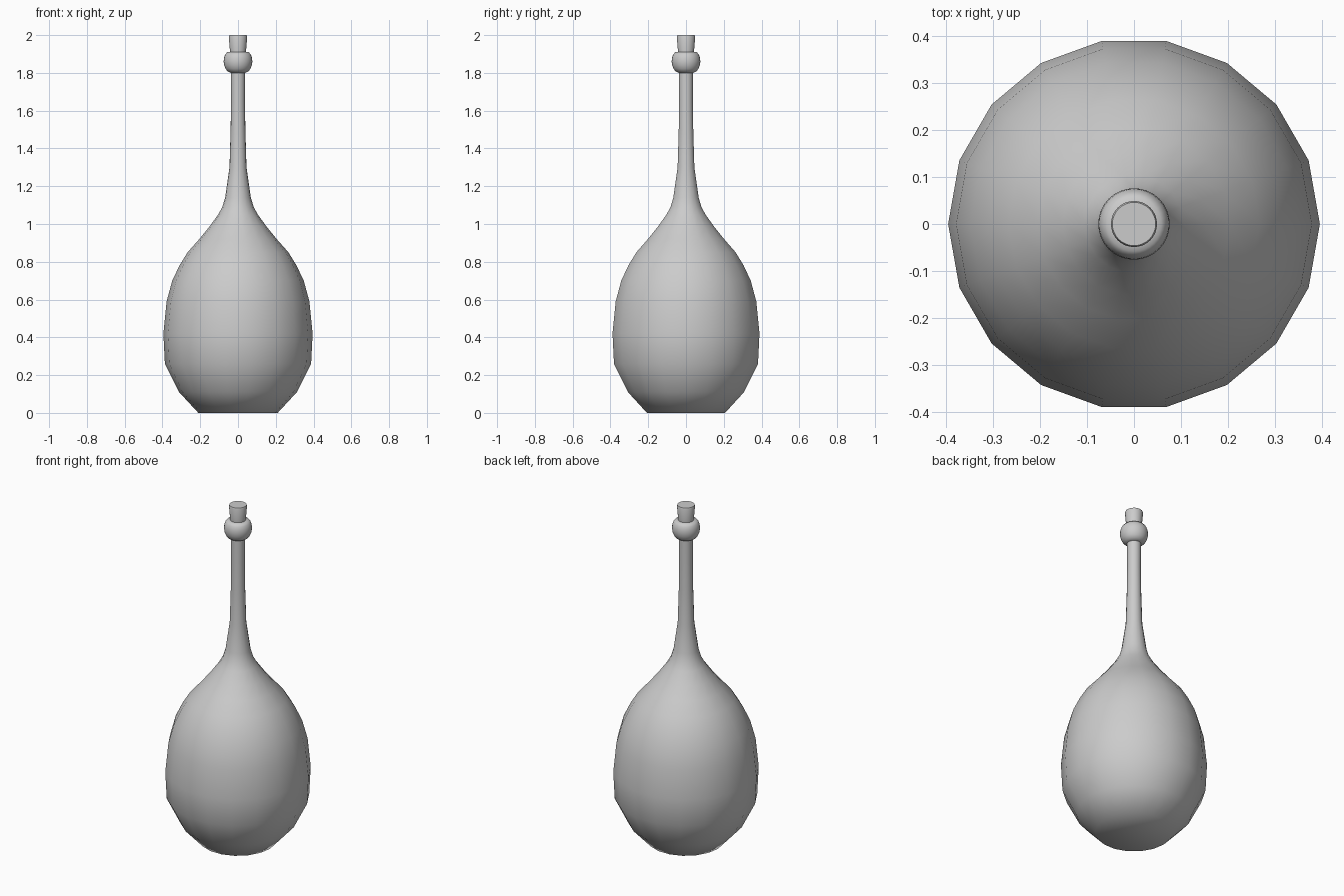
import bpy, bmesh, math

if "Cube" in bpy.data.objects:
    bpy.data.objects.remove(bpy.data.objects["Cube"])


def lathe(name, profile, sides, angle):
    """Revolve (radius, z) points around z and cap both ends."""
    bm = bmesh.new()
    rings = []
    for r, z in profile:
        rings.append([bm.verts.new((r * math.cos(2 * math.pi * i / sides),
                                    r * math.sin(2 * math.pi * i / sides), z))
                      for i in range(sides)])
    for a, b in zip(rings, rings[1:]):
        for i in range(sides):
            j = (i + 1) % sides
            bm.faces.new((a[i], a[j], b[j], b[i]))
    bm.faces.new(rings[0][::-1])
    bm.faces.new(rings[-1])
    mesh = bpy.data.meshes.new(name)
    bm.to_mesh(mesh)
    bm.free()
    obj = bpy.data.objects.new(name, mesh)
    bpy.context.collection.objects.link(obj)
    bpy.ops.object.select_all(action='DESELECT')
    obj.select_set(True)
    bpy.context.view_layer.objects.active = obj
    bpy.ops.object.shade_smooth_by_angle(angle=math.radians(angle))
    return obj


# Bulbous body with long slim neck
lathe("bottle_body", [
    (0.21, 0.0), (0.312, 0.11), (0.387, 0.26), (0.395, 0.42), (0.378, 0.59),
    (0.348, 0.70), (0.31, 0.78), (0.267, 0.85), (0.205, 0.92), (0.152, 0.985),
    (0.105, 1.05), (0.083, 1.09), (0.068, 1.14), (0.045, 1.30), (0.039, 1.50),
    (0.037, 1.65), (0.038, 1.82)], 18, 60)

# Rounded collar at the mouth
lathe("bottle_collar", [
    (0.038, 1.80), (0.055, 1.808), (0.066, 1.822), (0.073, 1.84),
    (0.076, 1.86), (0.074, 1.88), (0.068, 1.897), (0.058, 1.909),
    (0.04, 1.911)], 32, 50)

# Tapered stopper
lathe("stopper", [(0.04, 1.86), (0.042, 1.91), (0.049, 1.992), (0.046, 2.0)],
      32, 50)
